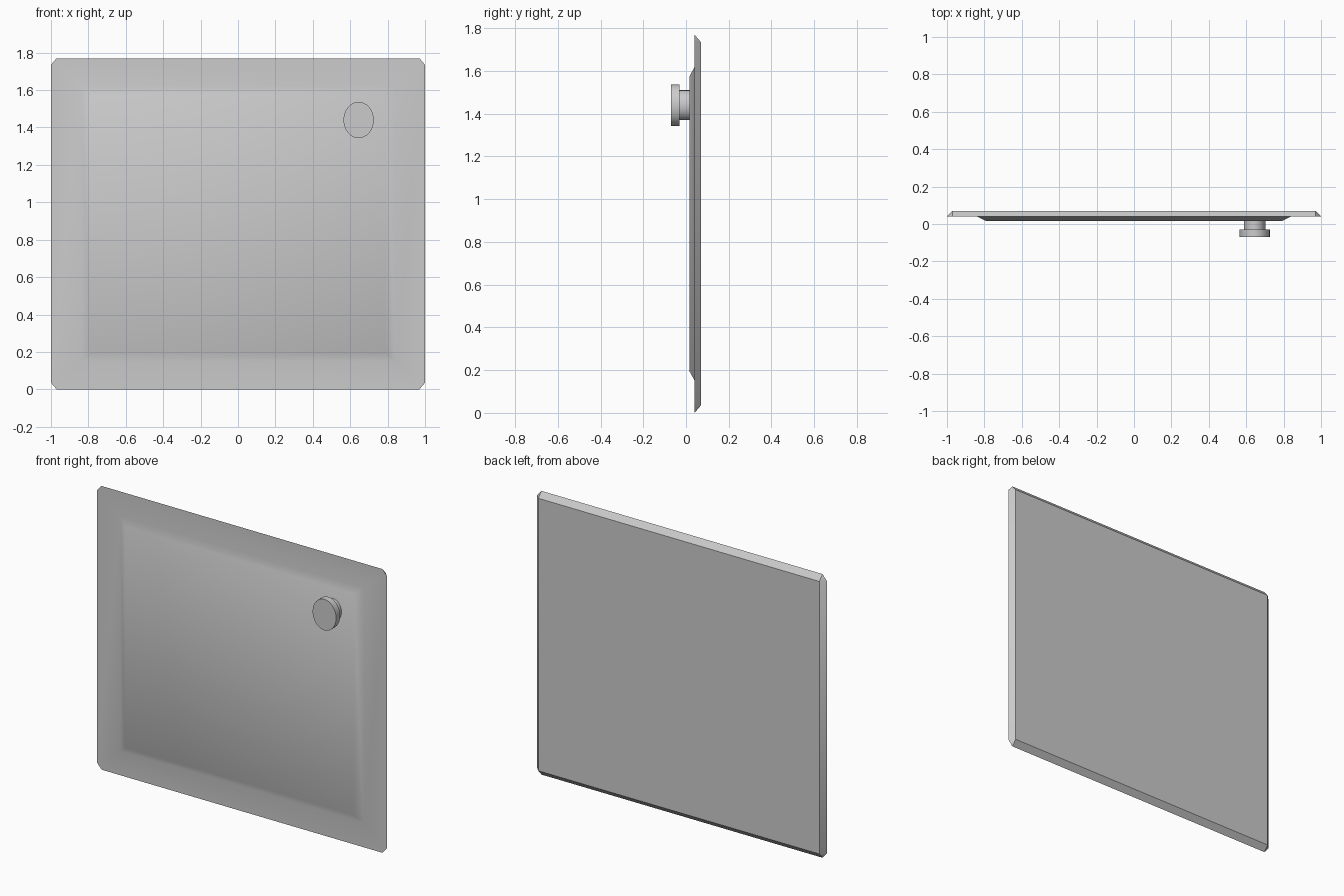
import bpy, bmesh, math
from mathutils import Matrix

if "Cube" in bpy.data.objects:
    bpy.data.objects.remove(bpy.data.objects["Cube"])

CZ = 0.885  # height of the door centre


def finish(name, bm):
    bmesh.ops.recalc_face_normals(bm, faces=bm.faces)
    mesh = bpy.data.meshes.new(name)
    bm.to_mesh(mesh)
    bm.free()
    ob = bpy.data.objects.new(name, mesh)
    bpy.context.collection.objects.link(ob)
    bpy.ops.object.select_all(action='DESELECT')
    bpy.context.view_layer.objects.active = ob
    ob.select_set(True)
    bpy.ops.object.shade_smooth_by_angle(angle=math.radians(32))
    return ob


def rect(bm, hx, hz, y):
    corners = ((1, 1), (-1, 1), (-1, -1), (1, -1))
    return [bm.verts.new((sx * hx, y, CZ + sz * hz)) for sx, sz in corners]


# Door panel: clipped-corner rim, bevelled to the back, raised field in front
bm = bmesh.new()
HX, HZ, CX, CH = 1.0, 0.885, 0.03, 0.035
rim = []
for sx, sz in ((1, 1), (-1, 1), (-1, -1), (1, -1)):
    side = (sx * HX, 0.04, CZ + sz * (HZ - CH))
    end = (sx * (HX - CX), 0.04, CZ + sz * HZ)
    pair = (side, end) if sx * sz > 0 else (end, side)
    rim += [bm.verts.new(p) for p in pair]

back = rect(bm, HX - CX, HZ - CH, 0.07)
field_base = rect(bm, 0.84, 0.733, 0.04)
field_top = rect(bm, 0.79, 0.69, 0.016)

# Join the eight-point rim to the back and to the foot of the field
for ring in (back, field_base):
    for i in range(4):
        j = (i + 1) % 4
        bm.faces.new((ring[i], rim[2 * i], rim[2 * i + 1]))
        bm.faces.new((ring[i], rim[2 * i + 1], rim[2 * j], ring[j]))
for i in range(4):
    j = (i + 1) % 4
    bm.faces.new((field_base[i], field_base[j], field_top[j], field_top[i]))
bm.faces.new(field_top)
bm.faces.new(back)
finish("door_panel", bm)


# Oval knob: stem and cap
def oval_disc(name, rx, rz, y0, y1):
    bm = bmesh.new()
    m = (Matrix.Translation((0.645, (y0 + y1) / 2, 1.44))
         @ Matrix.Diagonal((rx, 1, rz, 1))
         @ Matrix.Rotation(math.pi / 2, 4, 'X'))
    bmesh.ops.create_cone(bm, cap_ends=True, segments=32, radius1=1, radius2=1,
                          depth=y1 - y0, matrix=m)
    return finish(name, bm)


oval_disc("knob_stem", 0.058, 0.07, -0.03, 0.018)
oval_disc("knob_cap", 0.081, 0.097, -0.07, -0.03)
